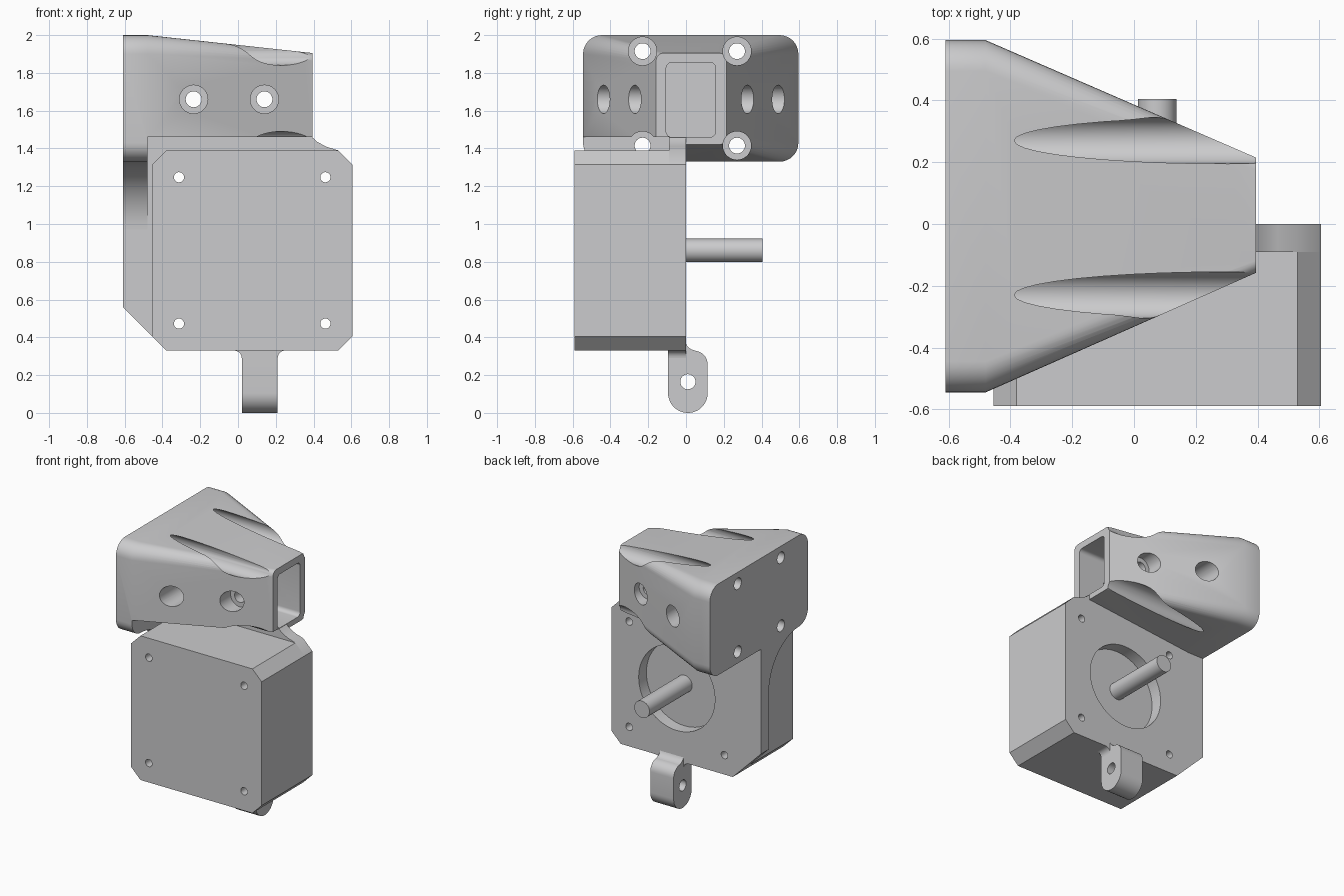
import bpy, bmesh, math
from mathutils import Vector

if "Cube" in bpy.data.objects:
    bpy.data.objects.remove(bpy.data.objects["Cube"])

grey = bpy.data.materials.new("light_grey")
grey.diffuse_color = (0.6, 0.6, 0.61, 1)
grey.use_nodes = True
grey.node_tree.nodes["Principled BSDF"].inputs["Base Color"].default_value = grey.diffuse_color


def loft(name, rings):
    """Closed solid through rings of equal point count."""
    bm = bmesh.new()
    rows = [[bm.verts.new(p) for p in r] for r in rings]
    n = len(rows[0])
    for a, b in zip(rows, rows[1:]):
        for i in range(n):
            bm.faces.new((a[i], a[(i + 1) % n], b[(i + 1) % n], b[i]))
    bm.faces.new(rows[0][::-1])
    bm.faces.new(rows[-1])
    bmesh.ops.recalc_face_normals(bm, faces=bm.faces)
    me = bpy.data.meshes.new(name)
    bm.to_mesh(me)
    bm.free()
    me.materials.append(grey)
    ob = bpy.data.objects.new(name, me)
    bpy.context.collection.objects.link(ob)
    return ob


def place(axis, t, u, v):
    return Vector((t, u, v)) if axis == 'x' else Vector((u, t, v))


def prism(name, axis, pts, t0, t1):
    return loft(name, [[place(axis, t, u, v) for u, v in pts] for t in (t0, t1)])


def arc(cu, cv, r, a0, a1, n=12):
    angles = [math.radians(a0 + (a1 - a0) * i / n) for i in range(n + 1)]
    return [(cu + r * math.cos(a), cv + r * math.sin(a)) for a in angles]


def rod(name, axis, u, v, r, t0, t1, n=40):
    return prism(name, axis, arc(u, v, r, 0, 360, n)[:-1], t0, t1)


def rounded(u0, u1, v0, v1, r):
    return (arc(u1 - r, v1 - r, r, 0, 90, 8) + arc(u0 + r, v1 - r, r, 90, 180, 8)
            + arc(u0 + r, v0 + r, r, 180, 270, 8) + arc(u1 - r, v0 + r, r, 270, 360, 8))


def cut(ob, cutters):
    for c in cutters:
        m = ob.modifiers.new("cut", 'BOOLEAN')
        m.operation, m.solver, m.object = 'DIFFERENCE', 'EXACT', c
    bpy.context.view_layer.update()
    dg = bpy.context.evaluated_depsgraph_get()
    me = bpy.data.meshes.new_from_object(ob.evaluated_get(dg))
    ob.modifiers.clear()
    ob.data = me
    for c in cutters:
        bpy.data.objects.remove(c)


# Motor body with chamfered corners, and its shaft
MX, MZ = 0.075, 0.86
motor = prism("motor_body", 'y', [
    (-0.455, 0.405), (-0.38, 0.33), (0.53, 0.33), (0.605, 0.405),
    (0.605, 1.315), (0.53, 1.39), (-0.38, 1.39), (-0.455, 1.315)], -0.59, -0.09)
shaft = rod("motor_shaft", 'y', MX, MZ, 0.062, -0.12, 0.405)

# Mounting plate, curving up to the funnel on the right
plate = prism("mounting_plate", 'y', [
    (-0.61, 0.56), (-0.38, 0.33), (0.53, 0.33), (0.605, 0.405), (0.605, 1.315),
    (0.53, 1.39), (0.465, 1.41), (0.42, 1.435), (0.395, 1.457), (0.36, 1.457),
    (0.0, 1.40), (-0.61, 1.36)], -0.09, 0)


def bolt_holes():
    return [rod("hole", 'y', MX + sx * 0.3875, MZ + sz * 0.3875, 0.027, -0.8, 0.2, 24)
            for sx in (-1, 1) for sz in (-1, 1)]


cut(motor, bolt_holes())
cut(plate, bolt_holes() + [rod("pilot", 'y', MX, MZ, 0.31, -0.2, 0.2, 64)])

# Funnel-shaped bracket: constant rear block, then tapering to the tube end
sections = [(-0.61, -0.545, 0.595, 1.33, 2.0, 0.1),
            (-0.48, -0.545, 0.595, 1.33, 2.0, 0.1),
            (0.395, -0.158, 0.215, 1.42, 1.905, 0.04)]
bracket = loft("funnel_bracket", [[Vector((s[0], u, v)) for u, v in rounded(*s[1:])]
                                  for s in sections])
cutters = [
    # socket for the square tube
    prism("socket", 'x', rounded(-0.105, 0.157, 1.46, 1.855, 0.03), -0.5, 0.6),
    # clearance above the motor
    prism("clearance", 'x', [(-0.8, 1.0), (-0.09, 1.0), (-0.09, 1.46), (-0.8, 1.46)],
          -0.48, 0.7)]
for y in (-0.23, 0.27):            # screws into the rear face
    for z in (1.415, 1.915):
        cutters.append(rod("bore", 'x', y, z, 0.075, -0.485, 0.7))
        cutters.append(rod("hole", 'x', y, z, 0.042, -0.8, 0.0, 32))
for x in (-0.235, 0.14):           # screws across the tube
    cutters.append(rod("hole", 'y', x, 1.66, 0.042, -0.8, 0.8, 32))
    cutters.append(rod("bore", 'y', x, 1.66, 0.075, -0.8, -0.18))
    cutters.append(rod("bore", 'y', x, 1.66, 0.075, 0.237, 0.8))
cut(bracket, cutters)

# Curved gusset between plate and bracket
gusset = prism("gusset", 'x', arc(-0.45, 0.97, 0.36, 0, 90, 20)
               + [(-0.45, 1.336), (-0.08, 1.336), (-0.08, 0.97)], -0.61, -0.48)

# Lower lug with cross hole
lug = prism("lower_lug", 'x', [(-0.095, 0.34)] + arc(0.01, 0.105, 0.105, 180, 360, 24)
            + arc(0.04, 0.255, 0.075, 0, 90, 8)
            + arc(0.055, 0.39, 0.06, 260, 180, 8) + [(-0.02, 0.40), (-0.02, 0.34)],
            0.02, 0.21)
cut(lug, [rod("hole", 'x', 0.01, 0.165, 0.04, -0.2, 0.5, 32)])

# Small fillets where the lug meets the motor underside
for name, x, s in (("lug_fillet_left", 0.02, -1), ("lug_fillet_right", 0.21, 1)):
    curve = [(x + s * (0.04 - 0.04 * math.cos(a)), 0.29 + 0.04 * math.sin(a))
             for a in [math.radians(15 * i) for i in range(7)]]
    prism(name, 'y', curve + [(x + s * 0.04, 0.335), (x - s * 0.01, 0.335),
                              (x - s * 0.01, 0.29)], -0.095, 0.0)

# Smooth the round surfaces, keep the edges crisp
bpy.ops.object.select_all(action='DESELECT')
for ob in bpy.context.scene.objects:
    ob.select_set(True)
    bpy.context.view_layer.objects.active = ob
bpy.ops.object.shade_smooth_by_angle(angle=math.radians(30))
